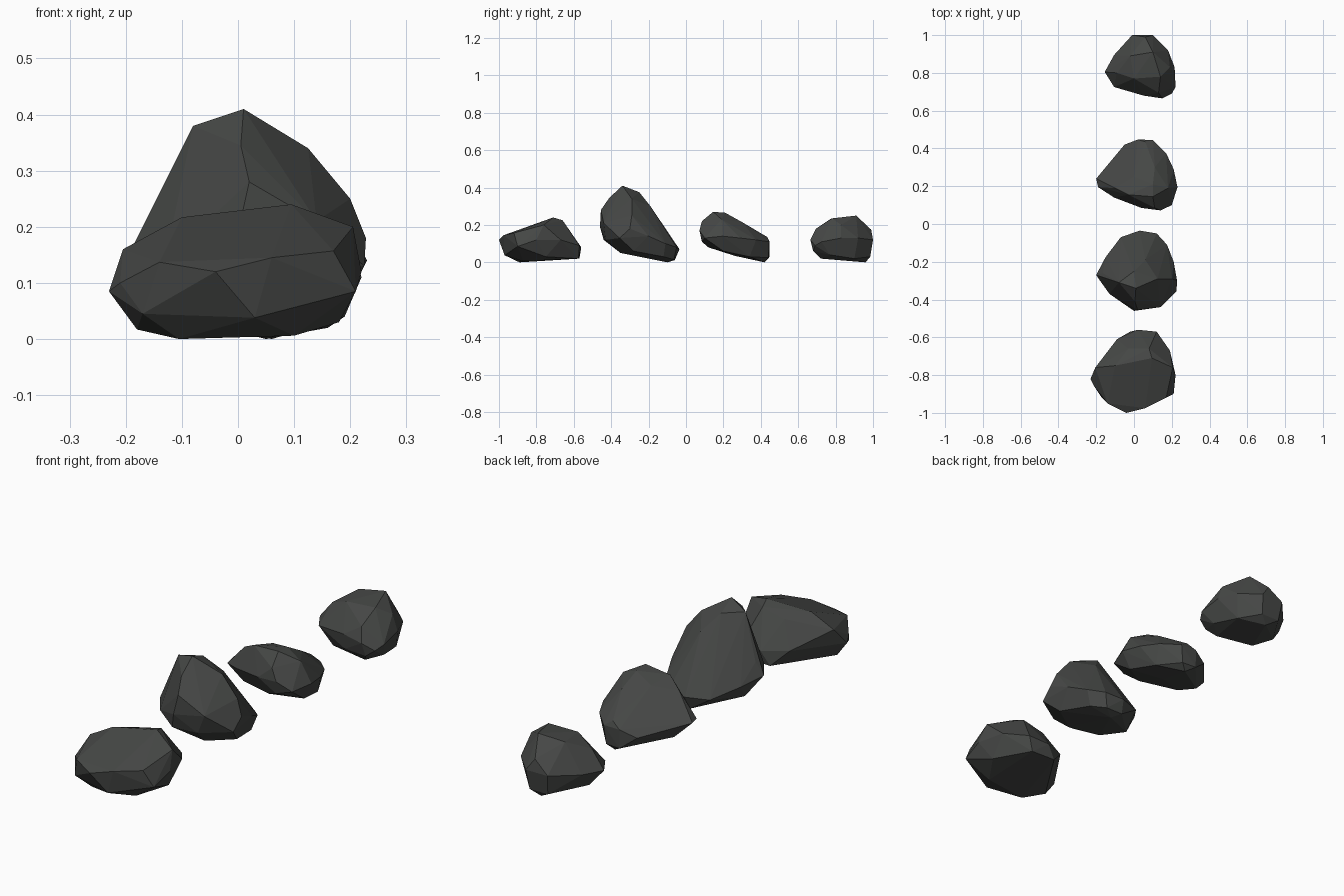
import bpy, bmesh

stone = bpy.data.materials.new("dark_stone")
stone.diffuse_color = (0.06, 0.063, 0.06, 1)


def rock(name, girdle, crown, base):
    """Faceted boulder: the hull of its widest outline, its top and its underside."""
    bm = bmesh.new()
    for p in girdle + crown + base:
        bm.verts.new(p)
    hull = bmesh.ops.convex_hull(bm, input=bm.verts[:])
    spare = {v for v in hull["geom_interior"] + hull["geom_unused"]
             if isinstance(v, bmesh.types.BMVert) and v.is_valid}
    bmesh.ops.delete(bm, geom=list(spare), context='VERTS')
    # merge almost flat neighbours into larger facets
    bmesh.ops.dissolve_limit(bm, angle_limit=0.06, verts=bm.verts[:], edges=bm.edges[:])
    bmesh.ops.recalc_face_normals(bm, faces=bm.faces[:])
    mesh = bpy.data.meshes.new(name)
    bm.to_mesh(mesh)
    bm.free()
    mesh.materials.append(stone)
    bpy.context.collection.objects.link(bpy.data.objects.new(name, mesh))


# low, wide rock at the front
rock("wide_front_rock",
     [(.02, -.56, .08), (.12, -.57, .09), (.19, -.67, .12), (.22, -.80, .12),
      (.21, -.90, .085), (.17, -.92, .157), (.06, -.975, .145), (-.04, -1, .12),
      (-.14, -.95, .137), (-.21, -.86, .10), (-.23, -.82, .085), (-.09, -.61, .09)],
     [(-.205, -.76, .16), (-.10, -.75, .217), (.095, -.71, .24), (.205, -.76, .20),
      (.08, -.66, .225), (-.03, -.66, .20)],
     [(-.17, -.92, .045), (.03, -.97, .038), (-.18, -.82, .017), (-.105, -.89, 0),
      (.10, -.87, .006), (.18, -.75, .03), (.10, -.575, .02), (-.02, -.57, .02)])

# tall rock with a peak leaning forward
rock("tall_peaked_rock",
     [(.03, -.035, .07), (.12, -.05, .08), (.175, -.11, .10), (.21, -.20, .14),
      (.228, -.30, .18), (.225, -.355, .13), (.14, -.44, .21), (0, -.46, .19),
      (-.13, -.37, .14), (-.18, -.30, .13), (-.20, -.27, .14), (-.15, -.175, .11),
      (-.07, -.07, .07)],
     [(.01, -.34, .41), (-.08, -.31, .38), (.125, -.29, .34), (.20, -.29, .25),
      (.005, -.41, .345), (.02, -.455, .28), (0, -.25, .375), (.06, -.19, .30),
      (-.165, -.26, .195), (.04, -.12, .19)],
     [(.10, -.43, .12), (-.02, -.44, .12), (.08, -.35, .05), (-.08, -.33, .06),
      (.19, -.28, .06), (-.14, -.22, .05), (.15, -.12, .03), (.10, -.065, .015),
      (.02, -.06, .012), (.05, -.10, 0)])

# sloping rock, high at its front edge
rock("sloping_rock",
     [(.02, .447, .11), (.10, .445, .11), (.17, .375, .12), (.21, .29, .13),
      (.23, .195, .14), (.20, .10, .13), (.14, .072, .17), (.04, .085, .16),
      (-.105, .14, .14), (-.19, .195, .12), (-.20, .24, .12), (-.125, .32, .10),
      (-.05, .42, .08)],
     [(.11, .085, .22), (.10, .145, .27), (-.03, .155, .26), (.10, .21, .265),
      (0, .25, .24), (.18, .19, .23), (.11, .30, .215), (.06, .435, .135),
      (-.10, .19, .22)],
     [(.13, .085, .11), (.07, .12, .08), (-.10, .18, .07), (.19, .20, .06),
      (.05, .26, .035), (-.13, .27, .05), (.16, .34, .03), (.09, .44, .025),
      (.02, .445, .025), (.06, .42, 0)])

# small rounded rock at the back
rock("small_back_rock",
     [(-.01, 1, .12), (.10, 1, .12), (.18, .92, .13), (.215, .83, .13),
      (.22, .725, .11), (.20, .69, .09), (.15, .665, .12), (.05, .68, .13),
      (-.105, .725, .11), (-.155, .805, .11), (-.105, .895, .11)],
     [(.10, .91, .25), (-.02, .89, .235), (0, .77, .23), (.14, .78, .235),
      (.19, .83, .20), (.06, .99, .175), (.13, .695, .18), (-.09, .80, .19)],
     [(.16, .68, .06), (.05, .69, .06), (.13, .72, .02), (-.05, .75, .025),
      (.19, .77, .04), (-.10, .83, .04), (.16, .90, .02), (.09, .985, .03),
      (0, .985, .03), (.05, .96, 0)])
